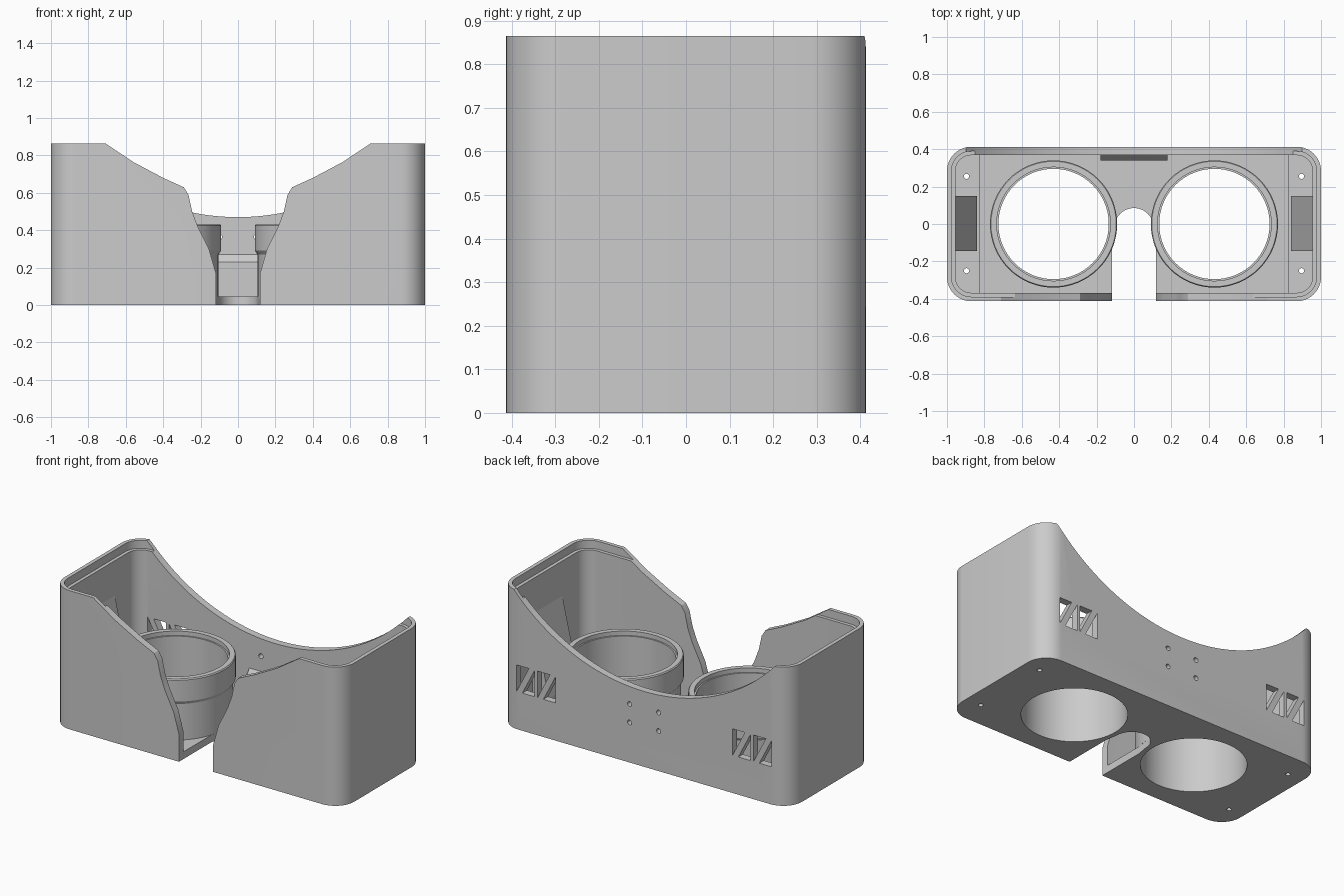
import bpy, bmesh, math
from mathutils import Vector

cube = bpy.data.objects.get("Cube")
if cube:
    bpy.data.objects.remove(cube, do_unlink=True)

# One plain grey plastic
grey = bpy.data.materials.new("grey_plastic")
grey.use_nodes = True
COLOUR = (0.6, 0.6, 0.6, 1)
grey.diffuse_color = COLOUR
grey.node_tree.nodes["Principled BSDF"].inputs["Base Color"].default_value = COLOUR


def finish(name, bm):
    bmesh.ops.recalc_face_normals(bm, faces=bm.faces[:])
    mesh = bpy.data.meshes.new(name)
    bm.to_mesh(mesh)
    bm.free()
    mesh.materials.append(grey)
    obj = bpy.data.objects.new(name, mesh)
    bpy.context.collection.objects.link(obj)
    return obj


def prism(name, pts, lo, hi, axis="z"):
    """Extrude a 2D outline along z, or an (x, z) outline along y."""
    bm = bmesh.new()
    place = (lambda a, b, c: (a, b, c)) if axis == "z" else (lambda a, b, c: (a, c, b))
    ends = [[bm.verts.new(place(a, b, c)) for a, b in pts] for c in (lo, hi)]
    bm.faces.new(ends[0])
    bm.faces.new(ends[1])
    n = len(pts)
    for i in range(n):
        j = (i + 1) % n
        bm.faces.new((ends[0][i], ends[0][j], ends[1][j], ends[1][i]))
    return finish(name, bm)


def arc(cx, cy, r, start, end, steps):
    angles = [math.radians(start + (end - start) * i / steps) for i in range(steps + 1)]
    return [(cx + r * math.cos(a), cy + r * math.sin(a)) for a in angles]


def circle(cx, cy, r, n=64):
    return arc(cx, cy, r, 0, 360, n)[:-1]


def rounded(hx, hy, r):
    pts = []
    for i, (sx, sy) in enumerate(((1, 1), (-1, 1), (-1, -1), (1, -1))):
        pts += arc(sx * (hx - r), sy * (hy - r), r, i * 90, i * 90 + 90, 10)
    return pts


def box_outline(x0, x1, y0, y1):
    return [(x0, y0), (x1, y0), (x1, y1), (x0, y1)]


def cut(target, cutter):
    cutter.hide_render = True
    mod = target.modifiers.new("cut", "BOOLEAN")
    mod.operation = "DIFFERENCE"
    mod.solver = "EXACT"
    mod.object = cutter
    bpy.context.view_layer.objects.active = target
    bpy.ops.object.modifier_apply(modifier=mod.name)
    bpy.data.objects.remove(cutter, do_unlink=True)


def smooth(obj):
    bpy.ops.object.select_all(action="DESELECT")
    obj.select_set(True)
    bpy.context.view_layer.objects.active = obj
    bpy.ops.object.shade_smooth_by_angle(angle=math.radians(30))


HX, HY, TOP, WALL = 1.0, 0.413, 0.865, 0.045
FLOOR, PLATE = 0.035, 0.045
LENS_X, LENS_R = 0.43, 0.295

# Shell: rounded tub with a stepped rim
shell = prism("shell", rounded(HX, HY, 0.13), 0, TOP)
cut(shell, prism("cavity", rounded(HX - WALL, HY - WALL, 0.085), FLOOR, 1.2))
cut(shell, prism("rim_step", rounded(HX - 0.024, HY - 0.024, 0.106), TOP - 0.05, 1.2))

# Forehead arc in the back wall
cut(shell, prism("forehead_arc", circle(0, 1.69, 1.22, 160), 0.345, 0.6, "y"))

# Face opening in the front wall
half = [(0.118, -0.1), (0.118, 0.17), (0.155, 0.3), (0.215, 0.42), (0.245, 0.5),
        (0.265, 0.59), (0.29, 0.63), (0.4, 0.68), (0.56, 0.765), (0.71, TOP), (0.75, 0.9)]
opening = half + [(-x, z) for x, z in reversed(half)]
cut(shell, prism("face_opening", opening, -0.6, -0.33, "y"))

# Inner plate carrying the lens tubes
plate = prism("lens_plate", box_outline(-0.83, 0.83, -HY + WALL, HY - WALL), FLOOR, PLATE)

# Nose notch and lens holes go through floor and plate
notch = [(-0.118, -0.6), (0.118, -0.6), (0.118, -0.1)] + arc(0, -0.02, 0.105, 0, 180, 24) + [(-0.118, -0.1)]
for part in (shell, plate):
    cut(part, prism("nose_notch", notch, -0.1, 0.1))
    for side in (-1, 1):
        cut(part, prism("lens_hole", circle(side * LENS_X, 0, LENS_R), -0.1, 0.1))

# Screw holes in the floor
for x in (-0.895, 0.895):
    for y in (-0.25, 0.255):
        cut(shell, prism("floor_screw_hole", circle(x, y, 0.014, 16), -0.1, 0.1))

# Strap holes in the back wall
for x in (-0.1, 0.1):
    for z in (0.25, 0.365):
        cut(shell, prism("strap_hole", circle(x, z, 0.015, 16), 0.3, 0.5, "y"))

# Triangular vents: two pairs of opposed triangles on each side
LOW, HIGH, W = 0.235, 0.4, 0.085
for start in (0.88, -0.61):
    for k in range(2):
        a = start - k * 0.145
        b = a - 0.04
        cut(shell, prism("vent_upper", [(a, LOW), (a, HIGH), (a - W, HIGH)], 0.3, 0.5, "y"))
        cut(shell, prism("vent_lower", [(b, LOW), (b - W, LOW), (b - W, HIGH)], 0.3, 0.5, "y"))

# Lens tubes: stepped rings turned around each eye
ring = [(LENS_R, PLATE), (0.325, PLATE), (0.325, 0.27), (0.34, 0.292), (0.34, 0.425),
        (0.335, 0.432), (0.304, 0.432), (0.304, 0.405), (LENS_R, 0.405)]
for side, label in ((1, "left"), (-1, "right")):
    bm = bmesh.new()
    verts = [bm.verts.new((r, 0, z)) for r, z in ring]
    edges = [bm.edges.new((verts[i], verts[(i + 1) % len(verts)])) for i in range(len(verts))]
    bmesh.ops.spin(bm, geom=verts + edges, cent=(0, 0, 0), axis=(0, 0, 1),
                   angle=math.tau, steps=64)
    bmesh.ops.remove_doubles(bm, verts=bm.verts[:], dist=0.0005)
    bmesh.ops.translate(bm, verts=bm.verts[:], vec=Vector((side * LENS_X, 0, 0)))
    smooth(finish(label + "_lens_tube", bm))

    # Sloped support against the side wall
    wedge = [(side * 0.96, FLOOR), (side * 0.84, FLOOR), (side * 0.84, 0.1), (side * 0.96, 0.62)]
    prism(label + "_side_wedge", wedge, -0.145, 0.15, "y")

# Ledge on the inside of the back wall, with a sloped top
ledge = prism("back_ledge", box_outline(-0.18, 0.18, 0.34, 0.375), PLATE, 0.28)
for v in ledge.data.vertices:
    if v.co.z > 0.2 and v.co.y < 0.35:
        v.co.z = 0.23

smooth(shell)
